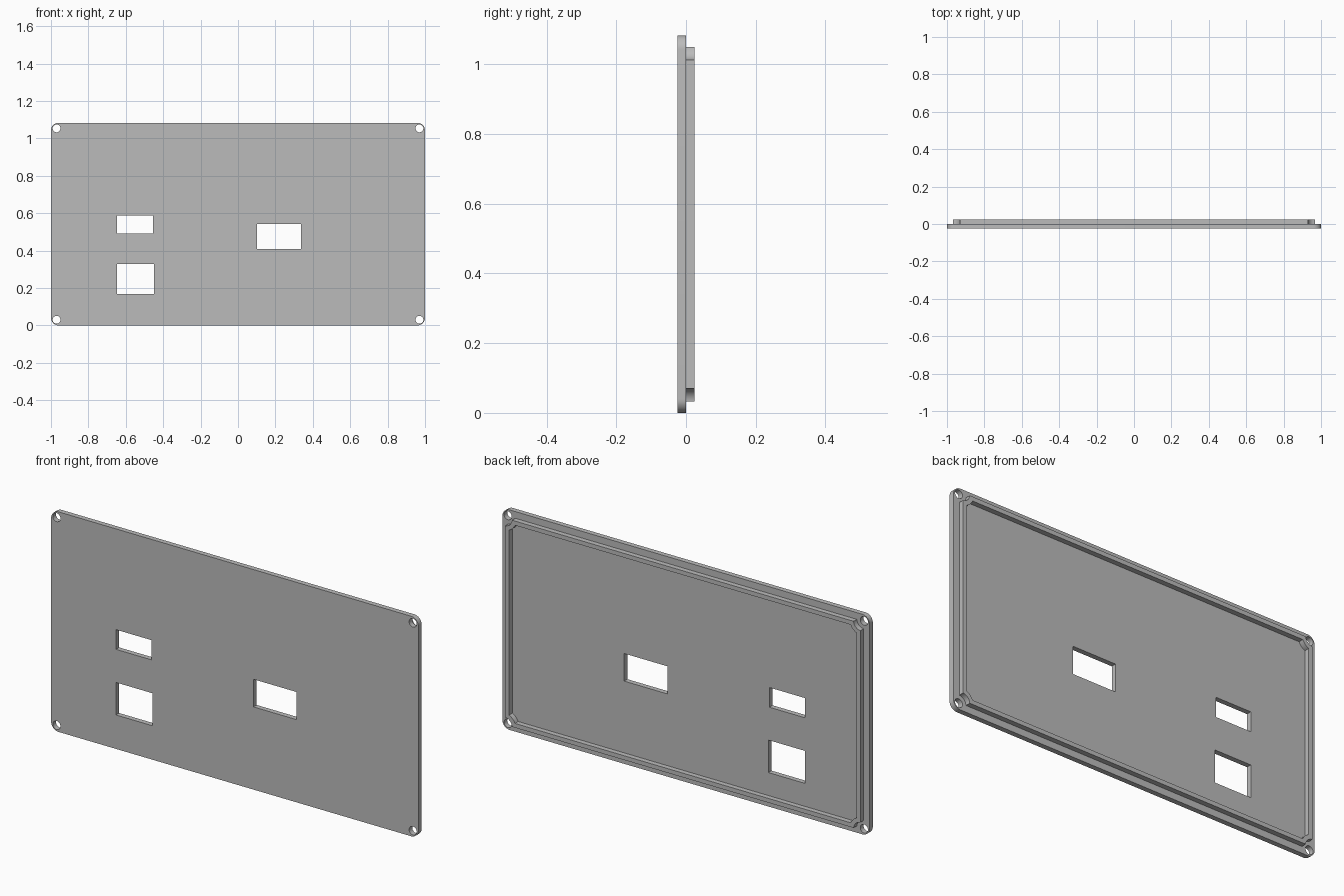
import bpy
import bmesh
from math import acos, cos, sin, pi
from mathutils import Vector

if "Cube" in bpy.data.objects:
    bpy.data.objects.remove(bpy.data.objects["Cube"])

HEIGHT = 1.083
HX, HZ = 1.0, HEIGHT / 2
THICK = 0.025
HOLE_INSET, HOLE_R = 0.03, 0.021
CORNER_R = 0.04
RIM_INSET, RIM_WIDTH, NOTCH_R = 0.033, 0.021, 0.04

grey = bpy.data.materials.new("panel grey")
grey.use_nodes = True
grey.diffuse_color = (0.5, 0.5, 0.5, 1)
grey.node_tree.nodes["Principled BSDF"].inputs["Base Color"].default_value = (0.5, 0.5, 0.5, 1)


def arc(cx, cz, r, start, end, steps):
    return [(cx + r * cos(start + (end - start) * i / steps),
             cz + r * sin(start + (end - start) * i / steps)) for i in range(steps + 1)]


def four_corners(corner):
    """Mirror one corner's points into a closed outline."""
    loop = []
    for sx, sz in ((1, 1), (-1, 1), (-1, -1), (1, -1)):
        pts = corner if sx * sz > 0 else corner[::-1]
        loop += [(sx * x, sz * z) for x, z in pts]
    return loop


def notched_outline(inset, r):
    """Rectangle whose corners are scooped out around the screw holes."""
    a = acos((HOLE_INSET - inset) / r)
    return four_corners(arc(HX - HOLE_INSET, HZ - HOLE_INSET, r, -a, a - 1.5 * pi, 12))


def rectangle(x0, x1, z0, z1):
    return [(x0, z0 - HZ), (x1, z0 - HZ), (x1, z1 - HZ), (x0, z1 - HZ)]


def slab(name, loops, y0, y1):
    """Fill an outline with holes and extrude it along y."""
    bm = bmesh.new()
    edges = []
    for loop in loops:
        verts = [bm.verts.new((x, y0, z + HZ)) for x, z in loop]
        edges += [bm.edges.new((v, verts[i - 1])) for i, v in enumerate(verts)]
    bmesh.ops.triangle_fill(bm, use_beauty=True, edges=edges, normal=Vector((0, -1, 0)))
    out = bmesh.ops.extrude_face_region(bm, geom=bm.faces[:], use_keep_orig=True)
    moved = [g for g in out["geom"] if isinstance(g, bmesh.types.BMVert)]
    bmesh.ops.translate(bm, verts=moved, vec=(0, y1 - y0, 0))
    bmesh.ops.recalc_face_normals(bm, faces=bm.faces[:])
    mesh = bpy.data.meshes.new(name)
    bm.to_mesh(mesh)
    bm.free()
    mesh.materials.append(grey)
    obj = bpy.data.objects.new(name, mesh)
    bpy.context.collection.objects.link(obj)
    bpy.ops.object.select_all(action="DESELECT")
    obj.select_set(True)
    bpy.context.view_layer.objects.active = obj
    bpy.ops.object.shade_smooth_by_angle(angle=0.6)
    return obj


# Cover plate: rounded corners, screw holes and three connector openings
plate = [four_corners(arc(HX - CORNER_R, HZ - CORNER_R, CORNER_R, 0, pi / 2, 10))]
for sx in (-1, 1):
    for sz in (-1, 1):
        plate.append(arc(sx * (HX - HOLE_INSET), sz * (HZ - HOLE_INSET),
                         HOLE_R, 0, 2 * pi, 24)[:-1])
plate += [rectangle(-0.647, -0.454, 0.49, 0.587),
          rectangle(-0.647, -0.449, 0.167, 0.327),
          rectangle(0.102, 0.337, 0.407, 0.543)]
slab("cover_plate", plate, -THICK, 0)

# Locating rim on the back, scooped around each screw hole
slab("locating_rim", [notched_outline(RIM_INSET, NOTCH_R),
                      notched_outline(RIM_INSET + RIM_WIDTH, NOTCH_R + RIM_WIDTH)], 0, THICK)
